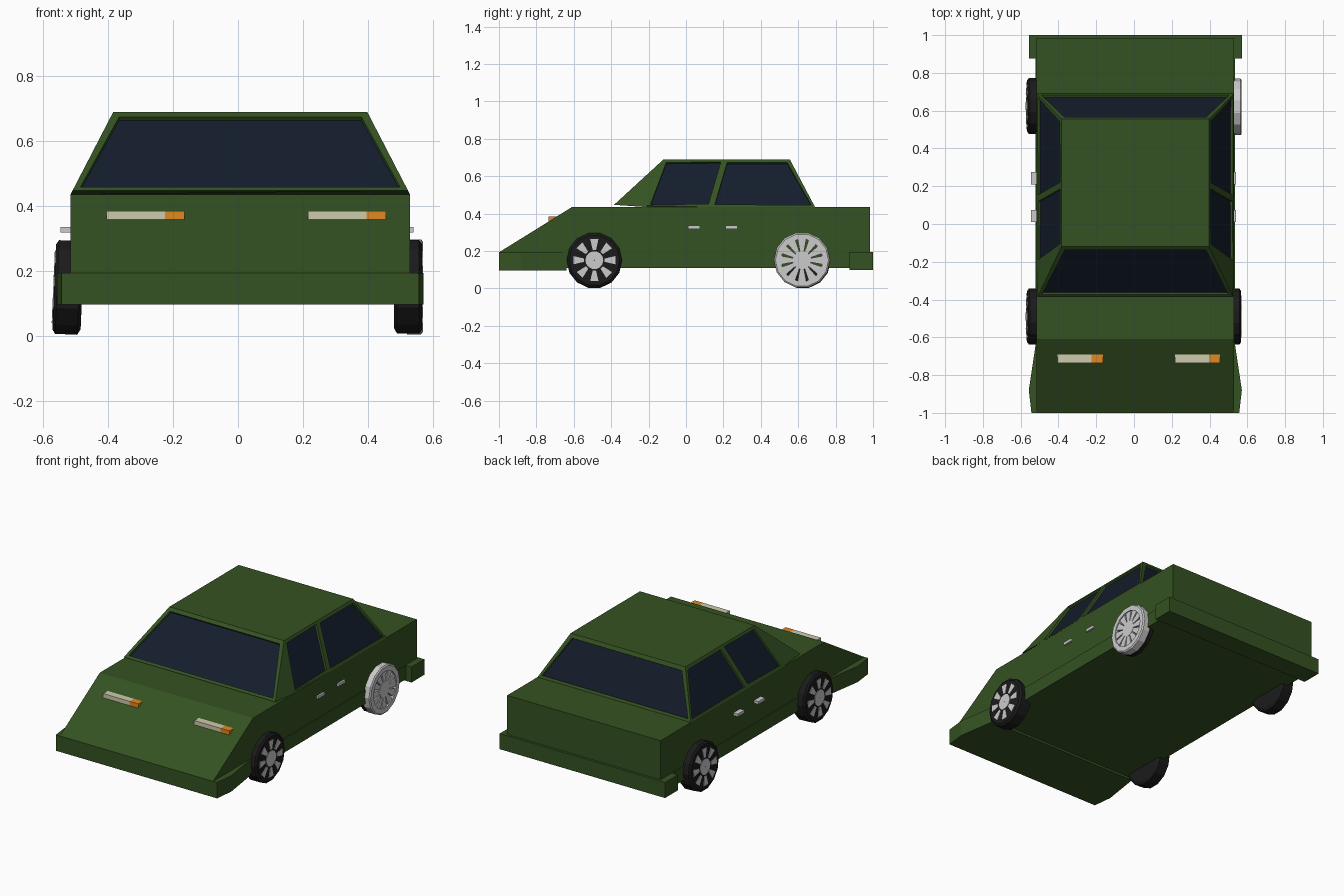
import bpy, bmesh
from math import sin, cos, pi, radians
from mathutils import Matrix, Vector

if "Cube" in bpy.data.objects:
    bpy.data.objects.remove(bpy.data.objects["Cube"])

CX = 0.007  # body centre line


def material(name, rgb):
    m = bpy.data.materials.new(name)
    m.diffuse_color = (*rgb, 1)
    m.use_nodes = True
    m.node_tree.nodes["Principled BSDF"].inputs["Base Color"].default_value = m.diffuse_color
    return m


GREEN = material("green_paint", (0.035, 0.085, 0.016))
GLASS = material("dark_glass", (0.007, 0.012, 0.025))
RUBBER = material("rubber", (0.011, 0.011, 0.011))
CREAM = material("cream_lamp", (0.62, 0.6, 0.42))
ORANGE = material("orange_lamp", (0.75, 0.25, 0.015))


def finish(name, bm, *mats):
    bmesh.ops.recalc_face_normals(bm, faces=bm.faces)
    me = bpy.data.meshes.new(name)
    bm.to_mesh(me)
    bm.free()
    for m in mats:
        if m:
            me.materials.append(m)
    ob = bpy.data.objects.new(name, me)
    bpy.context.collection.objects.link(ob)
    return ob


def add_prism(bm, pts, axis, a, b):
    """Extrude a 2D outline along x (outline y,z) or z (outline x,y)."""
    def put(p, t):
        return (t, *p) if axis == "x" else (*p, t)
    lo = [bm.verts.new(put(p, a)) for p in pts]
    hi = [bm.verts.new(put(p, b)) for p in pts]
    bm.faces.new(lo)
    bm.faces.new(hi)
    for i in range(len(pts)):
        j = (i + 1) % len(pts)
        bm.faces.new((lo[i], lo[j], hi[j], hi[i]))


def prism(name, pts, axis, a, b, mat=None):
    bm = bmesh.new()
    add_prism(bm, pts, axis, a, b)
    return finish(name, bm, mat)


def box(name, x0, x1, y0, y1, z0, z1, mat=None):
    return prism(name, [(x0, y0), (x1, y0), (x1, y1), (x0, y1)], "z", z0, z1, mat)


def add_lathe(bm, profile, n=14):
    """Revolve an (x, radius) outline about the x axis."""
    rings = [[bm.verts.new((x, r * cos(2 * pi * i / n), r * sin(2 * pi * i / n)))
              for i in range(n)] for x, r in profile]
    for k in range(len(rings)):
        p, q = rings[k - 1], rings[k]
        for i in range(n):
            j = (i + 1) % n
            bm.faces.new((p[i], p[j], q[j], q[i]))


def add_spokes(bm, count, r0, r1, w0, w1, x0, x1):
    for k in range(count):
        a = 2 * pi * k / count
        u, v = Vector((cos(a), sin(a))), Vector((-sin(a), cos(a)))
        add_prism(bm, [u * r0 - v * w0, u * r1 - v * w1, u * r1 + v * w1, u * r0 + v * w0],
                  "x", x0, x1)


# main body with wedge nose
prism("body", [(-1, 0.105), (-1, 0.193), (-0.61, 0.435), (0.985, 0.435), (0.985, 0.11), (-0.6, 0.11)],
      "x", CX - 0.523, CX + 0.523, GREEN)

# front bumper tapering into the flanks
half = [(0.55, -1), (0.564, -0.88), (0.528, -0.64)]
prism("front_bumper", [(CX + x, y) for x, y in half] + [(CX - x, y) for x, y in reversed(half)],
      "z", 0.096, 0.194, GREEN)
box("side_sill", CX - 0.528, CX + 0.528, -0.64, 0.88, 0.11, 0.194, GREEN)
box("rear_bumper", CX - 0.564, CX + 0.564, 0.875, 1, 0.098, 0.194, GREEN)


# cabin: tapered shell, windows inset into its panels
def cabin_point(side, y, z):
    t = (z - 0.435) / 0.255
    return (CX + side * (0.523 + t * (0.391 - 0.523)), y, z)


bm = bmesh.new()
sides = []
for s in (-1, 1):
    outline = [(-0.385, 0.447), (-0.21, 0.435), (0.135, 0.435), (0.69, 0.435),
               (0.555, 0.69), (0.205, 0.69), (-0.12, 0.69)]
    sides.append([bm.verts.new(cabin_point(s, y, z)) for y, z in outline])
panels = []
for v in sides:
    bm.faces.new((v[0], v[1], v[6]))
    panels.append(bm.faces.new((v[1], v[2], v[5], v[6])))
    panels.append(bm.faces.new((v[2], v[3], v[4], v[5])))
L, R = sides
panels.append(bm.faces.new((L[0], R[0], R[6], L[6])))
panels.append(bm.faces.new((L[3], R[3], R[4], L[4])))
bm.faces.new((L[4], L[5], L[6], R[6], R[5], R[4]))
bm.faces.new((L[0], L[1], L[2], L[3], R[3], R[2], R[1], R[0]))
bmesh.ops.recalc_face_normals(bm, faces=bm.faces)
for group, width in ((panels[:4], 0.024), (panels[4:], 0.03)):
    bmesh.ops.inset_individual(bm, faces=group, thickness=width, depth=0)
    bmesh.ops.inset_individual(bm, faces=group, thickness=0.001, depth=-0.013)
for f in panels:
    f.material_index = 1
finish("cabin", bm, GREEN, GLASS)

# lamps on the sloping nose
for x in (-0.405, 0.216):
    box("headlamp", x, x + 0.18, -0.735, -0.67, 0.358, 0.384, CREAM)
    box("indicator", x + 0.18, x + 0.24, -0.735, -0.67, 0.358, 0.384, ORANGE)

# door handles
for y in (0.01, 0.21):
    box("left_door_handle", -0.546, -0.5, y, y + 0.065, 0.319, 0.336)
    box("right_door_handle", 0.5, 0.541, y, y + 0.065, 0.319, 0.336)


# wheels, modelled with the outer face towards +x
def wheel(name, side, y, full_rim):
    depth = 0.045 if full_rim else 0.0
    bm = bmesh.new()
    add_lathe(bm, [(-0.09, 0.001), (-0.09, 0.13), (-0.08, 0.148), (-0.012 - depth, 0.148),
                   (-0.003 - depth, 0.135), (-0.003 - depth, 0.001)])
    tyre = finish(name + "_tyre", bm, RUBBER)
    bm = bmesh.new()
    if full_rim:
        add_lathe(bm, [(-0.05, 0.113), (-0.05, 0.15), (-0.006, 0.15), (0, 0.142), (0, 0.113)])
        add_lathe(bm, [(-0.05, 0.001), (-0.05, 0.05), (-0.004, 0.05), (-0.004, 0.001)])
        add_spokes(bm, 12, 0.048, 0.116, 0.011, 0.024, -0.03, -0.006)
    else:
        add_lathe(bm, [(-0.02, 0.001), (-0.02, 0.048), (0, 0.048), (0, 0.001)])
        add_spokes(bm, 8, 0.055, 0.112, 0.009, 0.022, -0.02, 0)
    rim = finish(name + "_rim", bm)
    turn = Matrix.Rotation(pi, 4, "Z") if side < 0 else Matrix()
    tilt = Matrix.Rotation(radians(2.5), 4, "Y") if side < 0 else Matrix()
    place = Matrix.Translation((0.57 if side > 0 else -0.569, y, 0.151)) @ tilt @ turn
    for ob in (tyre, rim):
        ob.data.transform(place)


wheel("front_left_wheel", -1, -0.49, False)
wheel("front_right_wheel", 1, -0.49, False)
wheel("rear_left_wheel", -1, 0.625, False)
wheel("rear_right_wheel", 1, 0.62, True)
